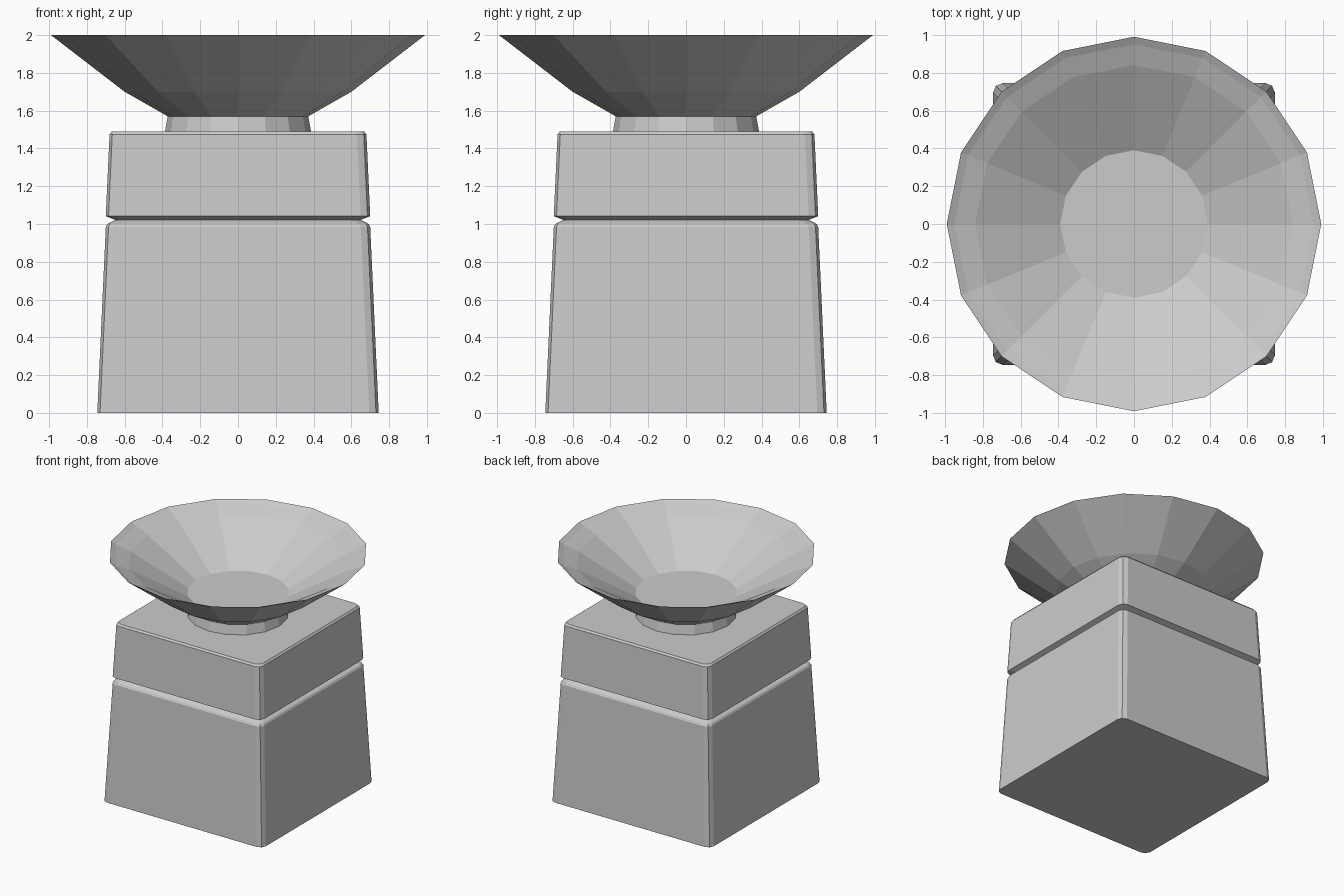
import bpy, bmesh
from math import sin, cos, pi

if "Cube" in bpy.data.objects:
    bpy.data.objects.remove(bpy.data.objects["Cube"])


def loft(name, rings):
    """Skin a stack of equal-sized point rings and cap both ends."""
    bm = bmesh.new()
    loops = [[bm.verts.new(p) for p in ring] for ring in rings]
    for a, b in zip(loops, loops[1:]):
        n = len(a)
        for i in range(n):
            j = (i + 1) % n
            bm.faces.new((a[i], a[j], b[j], b[i]))
    bm.faces.new(loops[0][::-1])
    bm.faces.new(loops[-1])
    bmesh.ops.recalc_face_normals(bm, faces=bm.faces[:])
    mesh = bpy.data.meshes.new(name)
    bm.to_mesh(mesh)
    bm.free()
    obj = bpy.data.objects.new(name, mesh)
    bpy.context.collection.objects.link(obj)
    return obj


def circle(r, z, n=16):
    return [(r * cos(2 * pi * i / n), r * sin(2 * pi * i / n), z) for i in range(n)]


def rounded_square(half, z, r=0.05, segs=2):
    pts = []
    for k in range(4):
        cx = (half - r) * (1 if k in (0, 3) else -1)
        cy = (half - r) * (1 if k in (0, 1) else -1)
        for s in range(segs + 1):
            a = pi / 2 * (k + s / segs)
            pts.append((cx + r * cos(a), cy + r * sin(a), z))
    return pts


# Tapered square pedestal with a V groove below the upper block
pedestal = [(0.745, 0), (0.70, 0.985), (0.692, 1.0), (0.65, 1.022),
            (0.70, 1.042), (0.68, 1.475), (0.668, 1.49)]
loft("pedestal", [rounded_square(h, z) for h, z in pedestal])

# Foot and open bowl, outside up to the rim and back down inside to the floor
bowl = [(0.387, 1.488), (0.372, 1.57), (0.60, 1.70), (0.99, 2.0),
        (0.95, 1.977), (0.84, 1.93), (0.39, 1.67)]
loft("bowl", [circle(r, z) for r, z in bowl])
